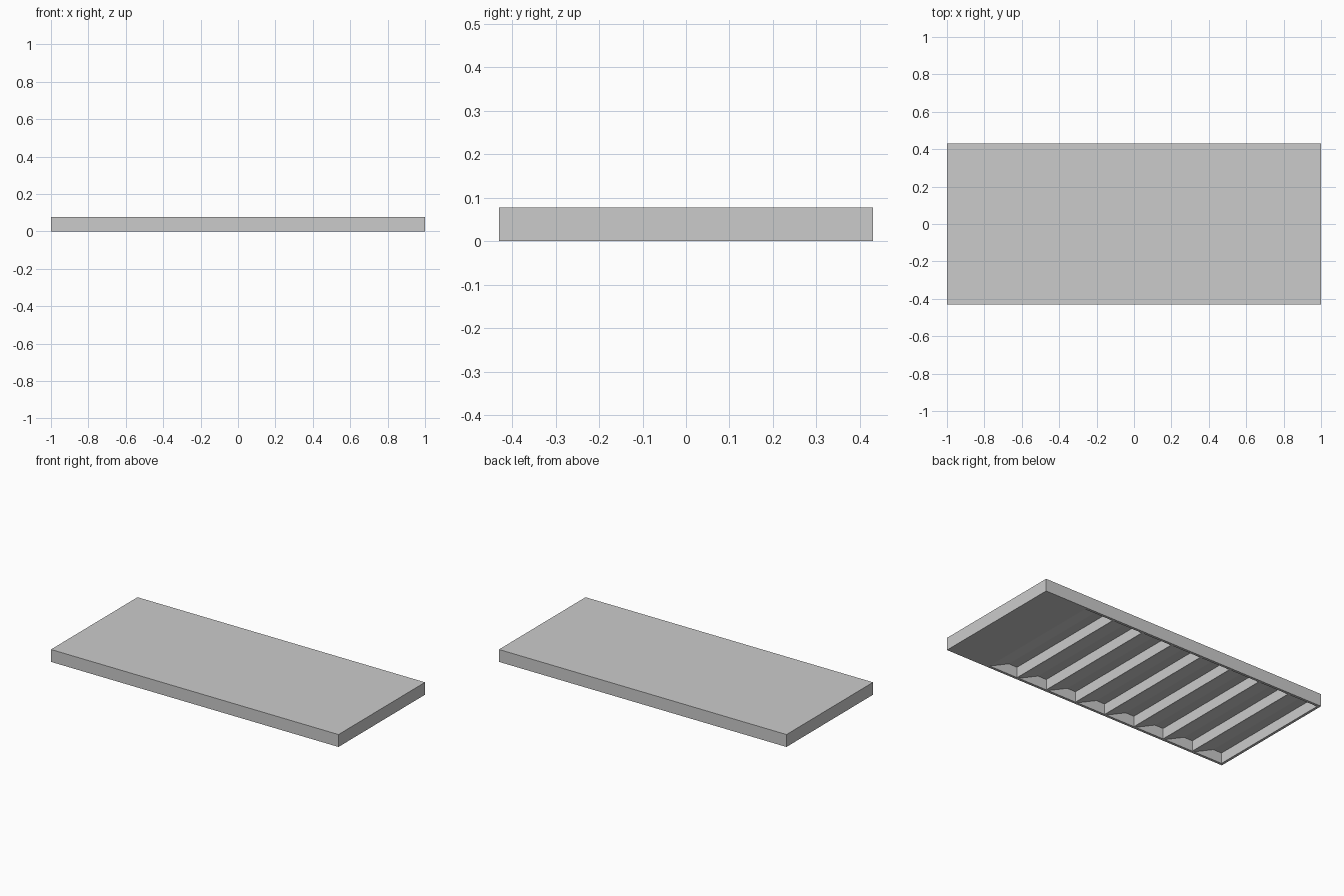
import bpy
import bmesh

cube = bpy.data.objects.get("Cube")
if cube:
    bpy.data.objects.remove(cube, do_unlink=True)

LENGTH, WIDTH, HEIGHT = 2.0, 0.86, 0.078
RIM = 0.016          # thickness of the side and end walls
POCKETS = 8
PITCH = 0.2125
DEPTH = 0.066

grey = bpy.data.materials.new("plain grey")
grey.use_nodes = True
colour = (0.6, 0.6, 0.6, 1)
grey.diffuse_color = colour
grey.node_tree.nodes["Principled BSDF"].inputs["Base Color"].default_value = colour


def add_prism(bm, profile, half_width):
    """Extrude an x-z profile symmetrically along y."""
    face = bm.faces.new([bm.verts.new((x, -half_width, z)) for x, z in profile])
    out = bmesh.ops.extrude_face_region(bm, geom=[face])
    moved = [v for v in out["geom"] if isinstance(v, bmesh.types.BMVert)]
    bmesh.ops.translate(bm, verts=moved, vec=(0, 2 * half_width, 0))


def make_object(name, bm):
    bmesh.ops.recalc_face_normals(bm, faces=bm.faces)
    mesh = bpy.data.meshes.new(name)
    bm.to_mesh(mesh)
    bm.free()
    mesh.materials.append(grey)
    obj = bpy.data.objects.new(name, mesh)
    bpy.context.collection.objects.link(obj)
    return obj


# Solid slab
bm = bmesh.new()
end = LENGTH / 2
add_prism(bm, [(-end, 0), (end, 0), (end, HEIGHT), (-end, HEIGHT)], WIDTH / 2)
slab = make_object("slab", bm)

# Pockets under the slab: one upright wall, a flat roof and a sloping side
bm = bmesh.new()
for i in range(POCKETS):
    wall = -end + RIM + i * PITCH
    start = wall + 0.2
    add_prism(bm, [(wall, -0.02), (start, -0.02), (start, 0),
                   (wall + 0.06, DEPTH), (wall, DEPTH)], WIDTH / 2 - RIM)
cutter = make_object("pocket_cutter", bm)
cutter.hide_render = True

# Cut the pockets, then drop the cutter
cut = slab.modifiers.new("pockets", 'BOOLEAN')
cut.operation = 'DIFFERENCE'
cut.solver = 'EXACT'
cut.object = cutter
bpy.context.view_layer.objects.active = slab
bpy.ops.object.modifier_apply(modifier=cut.name)
bpy.data.objects.remove(cutter, do_unlink=True)
